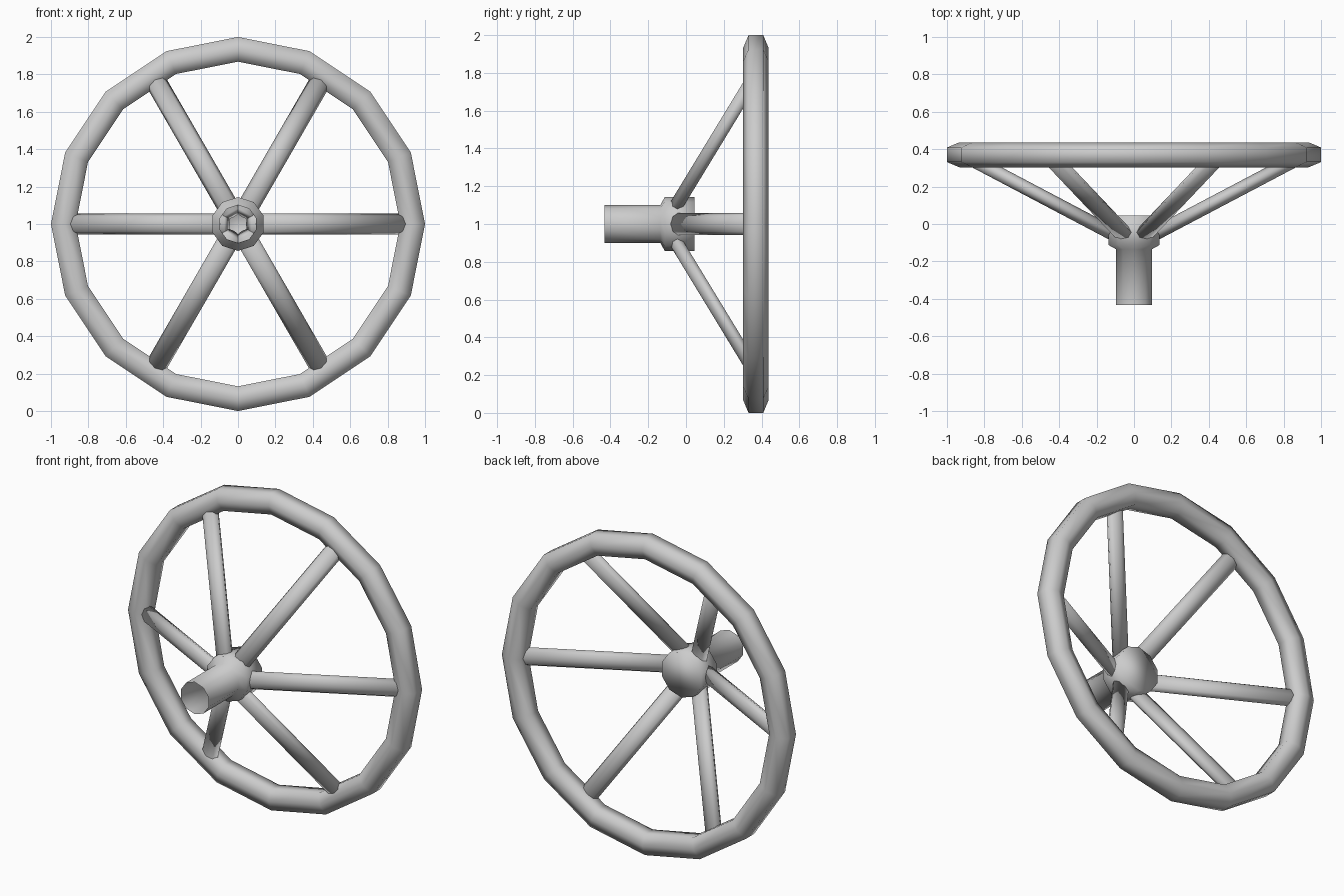
import bpy, bmesh
from math import sin, cos, pi, radians, hypot
from mathutils import Vector

if "Cube" in bpy.data.objects:
    bpy.data.objects.remove(bpy.data.objects["Cube"])

CZ = 1.0  # wheel axis height


def lathe(name, profile, sides, closed=False):
    """Spin (radius, y) points around the wheel axis, first column at the top."""
    bm = bmesh.new()
    rings = []
    for i in range(sides):
        a = 2 * pi * i / sides
        rings.append([bm.verts.new((r * sin(a), y, CZ + r * cos(a))) for r, y in profile])
    n = len(profile)
    for i in range(sides):
        p, q = rings[i], rings[(i + 1) % sides]
        for j in range(n if closed else n - 1):
            k = (j + 1) % n
            bm.faces.new((p[j], q[j], q[k], p[k]))
    if not closed:
        bm.faces.new([ring[-1] for ring in rings])  # back cap
    return finish(name, bm)


def finish(name, bm):
    bmesh.ops.recalc_face_normals(bm, faces=bm.faces)
    for f in bm.faces:
        f.smooth = True
    me = bpy.data.meshes.new(name)
    bm.to_mesh(me)
    bm.free()
    ob = bpy.data.objects.new(name, me)
    bpy.context.collection.objects.link(ob)
    return ob


def spoke(name, angle, start, end, half_w, half_t, sides=8):
    """Oval bar between two (radius, y) points."""
    out = Vector((cos(angle), 0, sin(angle)))
    tan = Vector((-sin(angle), 0, cos(angle)))
    yv = Vector((0, 1, 0))
    dr, dy = end[0] - start[0], end[1] - start[1]
    nrm = (yv * dr - out * dy) / hypot(dr, dy)
    bm = bmesh.new()
    loops = []
    for r, y in (start, end):
        c = Vector((0, 0, CZ)) + out * r + yv * y
        loops.append([bm.verts.new(c + tan * half_w * cos(t) + nrm * half_t * sin(t))
                      for t in (2 * pi * i / sides for i in range(sides))])
    a, b = loops
    for i in range(sides):
        k = (i + 1) % sides
        bm.faces.new((a[i], a[k], b[k], b[i]))
    bm.faces.new(b)
    bm.faces.new(a)
    return finish(name, bm)


# Rim: 16-sided ring with a six-sided tube section
R, Y = 0.933, 0.37
lathe("rim", [(R + 0.067, Y - 0.039), (R + 0.067, Y + 0.039), (R, Y + 0.067),
              (R - 0.065, Y + 0.039), (R - 0.065, Y - 0.039), (R, Y - 0.067)], 16, closed=True)

# Hub: open-fronted shaft widening into a capped boss
lathe("hub", [(0.101, -0.432), (0.101, -0.135), (0.144, -0.112), (0.144, 0.045)], 10)

# Six dished spokes
for i in range(6):
    spoke(f"spoke_{i + 1}", radians(60 * i), (0.06, -0.08), (0.895, 0.36), 0.057, 0.037)
